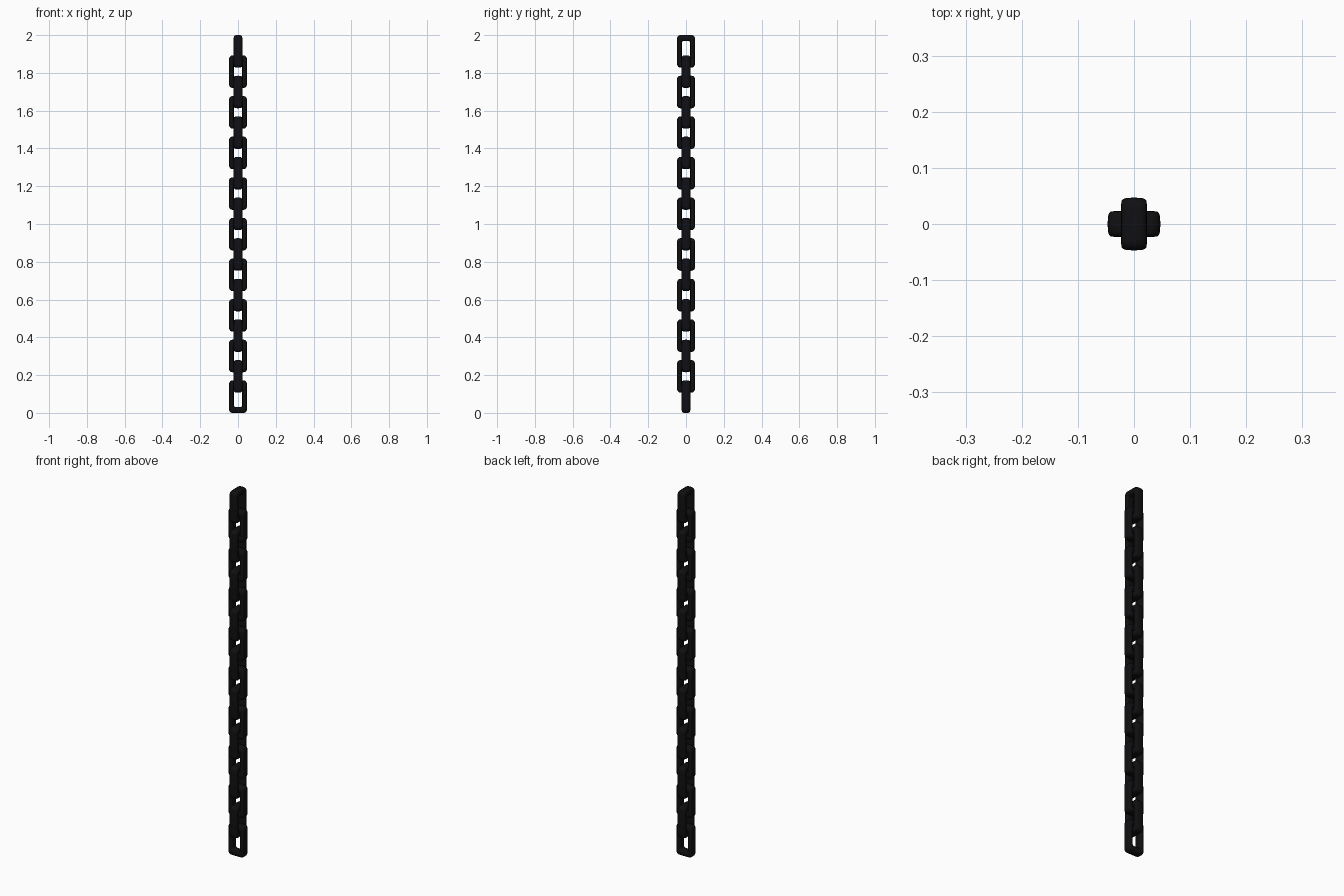
import bpy, bmesh, math

if "Cube" in bpy.data.objects:
    bpy.data.objects.remove(bpy.data.objects["Cube"])

N = 18                      # links
H, W, D = 0.1725, 0.094, 0.046
PITCH = (2.0 - H) / (N - 1)
SEC = 16                    # points round the bar section
CORNER = 6                  # points round each corner


def rounded_rect(hw, hh, r):
    pts = []
    for k, (sx, sz) in enumerate([(1, 1), (-1, 1), (-1, -1), (1, -1)]):
        for i in range(CORNER + 1):
            a = math.pi / 2 * (k + i / CORNER)
            pts.append((sx * (hw - r) + r * math.cos(a), sz * (hh - r) + r * math.sin(a)))
    return pts


def spow(v, e):
    return math.copysign(abs(v) ** e, v)


# One link: a soft-cornered bar swept between an outer and an inner outline
def link_mesh():
    outer = rounded_rect(W / 2, H / 2, 0.018)
    inner = rounded_rect(0.0225, H / 2 - 0.032, 0.009)
    bm = bmesh.new()
    rings = []
    for (ox, oz), (ix, iz) in zip(outer, inner):
        ring = []
        for j in range(SEC):
            a = 2 * math.pi * j / SEC
            t = 0.5 + 0.5 * spow(math.cos(a), 0.6)
            y = D / 2 * spow(math.sin(a), 0.6)
            ring.append(bm.verts.new((ix + (ox - ix) * t, y, iz + (oz - iz) * t)))
        rings.append(ring)
    for i, r in enumerate(rings):
        q = rings[(i + 1) % len(rings)]
        for j in range(SEC):
            k = (j + 1) % SEC
            bm.faces.new((r[j], r[k], q[k], q[j]))
    bmesh.ops.recalc_face_normals(bm, faces=bm.faces)
    for f in bm.faces:
        f.smooth = True
    me = bpy.data.meshes.new("chain_link")
    bm.to_mesh(me)
    bm.free()
    return me


mat = bpy.data.materials.new("black_metal")
mat.diffuse_color = (0.005, 0.005, 0.006, 1)
mat.use_nodes = True
mat.node_tree.nodes["Principled BSDF"].inputs["Base Color"].default_value = mat.diffuse_color
mesh = link_mesh()
mesh.materials.append(mat)

# Chain: alternate links turned a quarter turn
for i in range(N):
    ob = bpy.data.objects.new(f"chain_link_{i + 1:02d}", mesh)
    ob.location.z = H / 2 + i * PITCH
    ob.rotation_euler.z = math.pi / 2 * (i % 2)
    bpy.context.collection.objects.link(ob)
